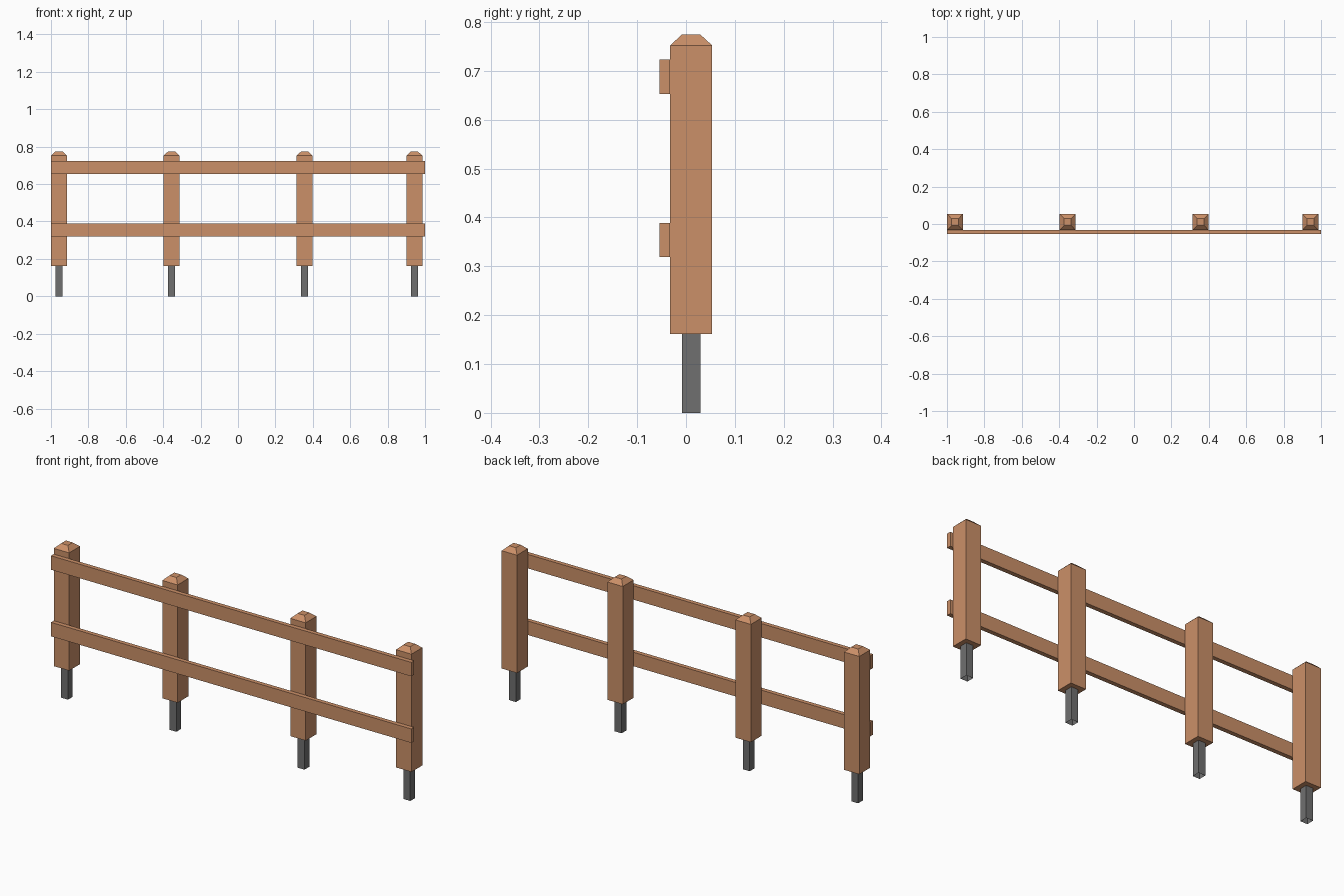
import bpy, bmesh

if "Cube" in bpy.data.objects:
    bpy.data.objects.remove(bpy.data.objects["Cube"])

POST_X = (-0.957, -0.355, 0.356, 0.943)
POST_Y = 0.0105


def material(name, rgb):
    m = bpy.data.materials.new(name)
    m.diffuse_color = (*rgb, 1)
    m.use_nodes = True
    m.node_tree.nodes["Principled BSDF"].inputs["Base Color"].default_value = m.diffuse_color
    return m


wood = material("wood", (0.6, 0.28, 0.14))
metal = material("metal", (0.16, 0.16, 0.16))


def loft(name, center, sections, mat, cap_bottom=True, cap_top=True):
    """Stack of rectangles (x size, y size, z) joined into a prism."""
    bm = bmesh.new()
    rings = [[bm.verts.new((sx * w / 2, sy * d / 2, z))
              for sx, sy in ((-1, -1), (1, -1), (1, 1), (-1, 1))]
             for w, d, z in sections]
    for a, b in zip(rings, rings[1:]):
        for i in range(4):
            j = (i + 1) % 4
            bm.faces.new((a[i], a[j], b[j], b[i]))
    if cap_bottom:
        bm.faces.new(rings[0][::-1])
    if cap_top:
        bm.faces.new(rings[-1])
    me = bpy.data.meshes.new(name)
    bm.to_mesh(me)
    bm.free()
    me.materials.append(mat)
    ob = bpy.data.objects.new(name, me)
    ob.location = (*center, 0)
    bpy.context.collection.objects.link(ob)
    return ob


# Posts with chamfered tops, each on an open-ended metal stake
for n, x in enumerate(POST_X, 1):
    loft(f"post_{n}", (x, POST_Y),
         [(0.085, 0.086, 0.161), (0.085, 0.086, 0.752), (0.038, 0.038, 0.774)], wood)
    loft(f"stake_{n}", (x, POST_Y),
         [(0.038, 0.038, 0), (0.038, 0.038, 0.161)], metal, False, False)

# Two horizontal rails across the front of the posts
for name, z in (("lower_rail", 0.319), ("upper_rail", 0.653)):
    loft(name, (0, -0.0435), [(2, 0.022, z), (2, 0.022, z + 0.07)], wood)
